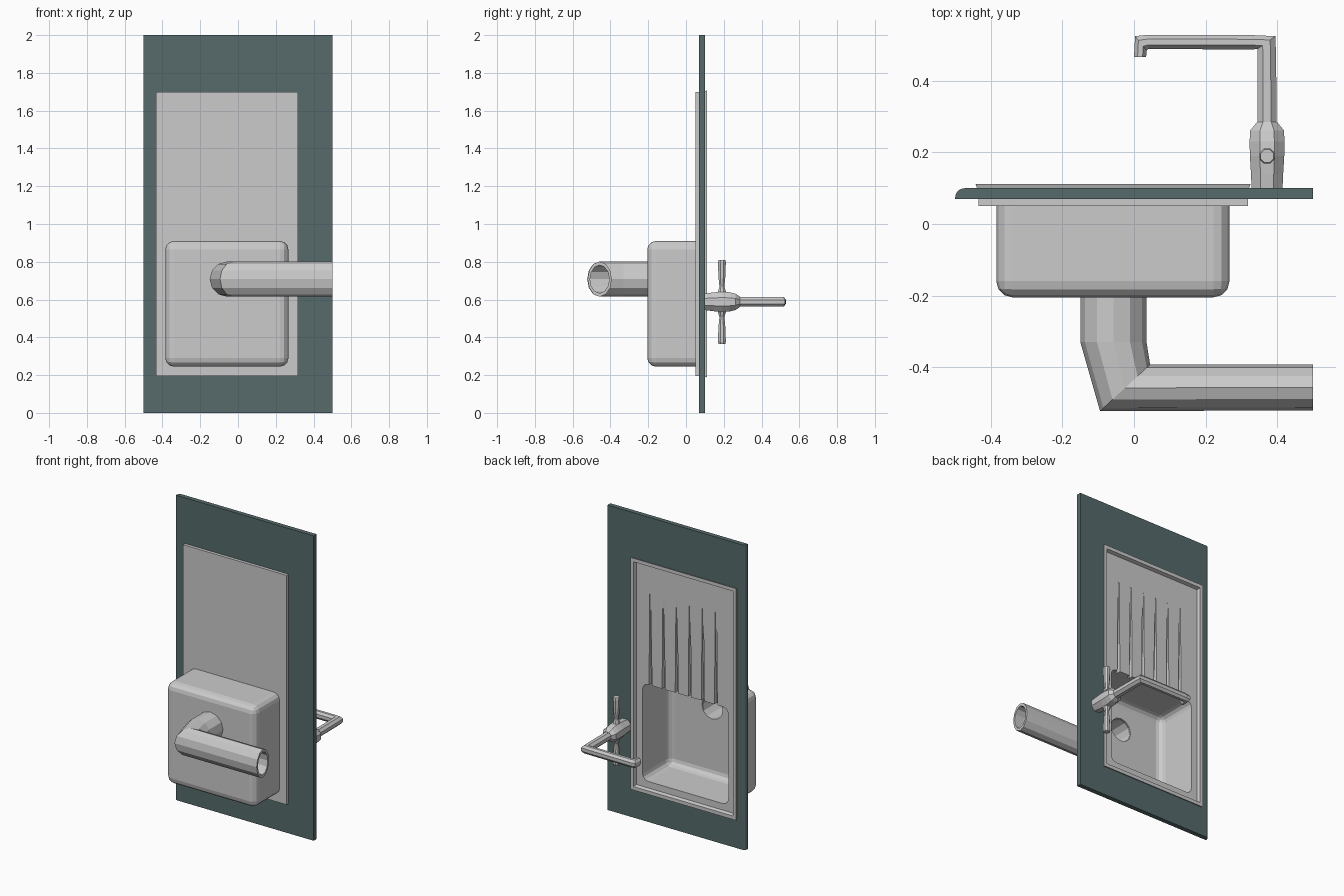
import bpy, bmesh, math
from mathutils import Vector as V

if "Cube" in bpy.data.objects:
    bpy.data.objects.remove(bpy.data.objects["Cube"])


def finish(name, bm):
    bmesh.ops.recalc_face_normals(bm, faces=bm.faces[:])
    me = bpy.data.meshes.new(name)
    bm.to_mesh(me)
    bm.free()
    ob = bpy.data.objects.new(name, me)
    bpy.context.collection.objects.link(ob)
    return ob


def box(name, x, y, z, taper=0.0, bevel=0.0, seg=3, pick=None):
    """Box from ranges; taper moves the +y face outline, pick selects bevelled edges."""
    bm = bmesh.new()
    bmesh.ops.create_cube(bm, size=1)
    for v in bm.verts:
        s = v.co.copy()
        t = taper if s.y > 0 else 0
        v.co = (x[s.x > 0] + math.copysign(t, s.x), y[s.y > 0], z[s.z > 0] + math.copysign(t, s.z))
    if bevel:
        edges = [e for e in bm.edges if pick(e)]
        bmesh.ops.bevel(bm, geom=edges, offset=bevel, segments=seg, profile=0.5, affect='EDGES')
    return finish(name, bm)


def loft(name, rings, n, flat=False, closed=False):
    """Skin through rings (centre, half axis u, half axis v)."""
    bm = bmesh.new()
    rot = math.pi / n if flat else 0
    k = 1 / math.cos(rot)
    loops = []
    for c, u, v in rings:
        pts = [(rot + 2 * math.pi * i / n) for i in range(n)]
        loops.append([bm.verts.new(V(c) + V(u) * math.cos(a) * k + V(v) * math.sin(a) * k) for a in pts])
    pairs = list(zip(loops, loops[1:]))
    if closed:
        pairs.append((loops[-1], loops[0]))
    else:
        bm.faces.new(loops[0])
        bm.faces.new(loops[-1])
    for a, b in pairs:
        for i in range(n):
            j = (i + 1) % n
            bm.faces.new((a[i], a[j], b[j], b[i]))
    return finish(name, bm)


def boolean(ob, tool, op='DIFFERENCE'):
    m = ob.modifiers.new('bool', 'BOOLEAN')
    m.operation, m.object, m.solver = op, tool, 'EXACT'
    bpy.context.view_layer.objects.active = ob
    bpy.ops.object.modifier_apply(modifier=m.name)
    bpy.data.objects.remove(tool)


SX, SZ = (-0.435, 0.318), (0.195, 1.70)   # sink outline

# Worktop with one rounded edge and the sink cut-out
top = box('worktop', (-0.5, 0.5), (0.07, 0.10), (0, 2), bevel=0.026, seg=4,
          pick=lambda e: all(v.co.x < 0 and v.co.y > 0.09 for v in e.verts))
boolean(top, box('cut', SX, (0, 0.2), SZ))
mat = bpy.data.materials.new('worktop_slate')
mat.diffuse_color = (0.095, 0.145, 0.148, 1)
mat.use_nodes = True
mat.node_tree.nodes["Principled BSDF"].inputs["Base Color"].default_value = mat.diffuse_color
top.data.materials.append(mat)

# Sink: flange with chamfered rim, plus basin body
sink = box('sink', SX, (0.05, 0.10), SZ)
boolean(sink, box('rim', SX, (0.09, 0.112), SZ, taper=-0.008), 'UNION')
rounded = lambda e: any(v.co.y < 0 for v in e.verts)
boolean(sink, box('basin', (-0.385, 0.267), (-0.205, 0.06), (0.245, 0.91), bevel=0.045, pick=rounded), 'UNION')
# Recessed drainer, basin hollow, drain hole
boolean(sink, box('cut', (-0.413, 0.296), (0.09, 0.13), (0.217, 1.678), taper=0.012))
boolean(sink, box('cut', (-0.37, 0.252), (-0.19, 0.15), (0.26, 0.895), bevel=0.04, pick=rounded))
boolean(sink, loft('cut', [((-0.0575, y, 0.71), (0.076, 0, 0), (0, 0, 0.076)) for y in (-0.25, -0.15)], 12))
# Drainer grooves, deeper towards the basin
for i in range(6):
    x = 0.195 - 0.095 * i
    boolean(sink, loft('cut', [((x, 0.091, 0.85), (0.011, 0, 0), (0, 0.029, 0)),
                               ((x, 0.104, 1.50), (0.005, 0, 0), (0, 0.016, 0))], 4, flat=True))

# Hollow waste pipe with a two-step elbow
path = [((-0.0575, -0.197), (0.0925, 0)), ((-0.0575, -0.33), (0.0925, 0)),
        ((-0.025, -0.458), (0.07, 0.065)), ((0.5, -0.457), (0, 0.064))]
outer = [((*c, 0.708), (*u, 0), (0, 0, 0.093)) for c, u in path]
inner = [(c, V(u) * 0.8, V(v) * 0.8) for c, u, v in reversed(outer)]
loft('waste_pipe', outer + inner, 12, closed=True)

# Tap body
TX, TZ = 0.372, 0.588
loft('tap_body', [((TX, y, TZ), (a, 0, 0), (0, 0, b)) for y, a, b in
                  ((0.095, 0.043, 0.043), (0.14, 0.045, 0.049), (0.19, 0.048, 0.054), (0.23, 0.049, 0.051),
                   (0.262, 0.047, 0.043), (0.285, 0.028, 0.028))], 8, flat=True)

# Spout: up, across and a short downturn
spout = [((TX, 0.27), (0.027, 0)), ((0.371, 0.475), (0.026, 0)), ((0.37, 0.507), (0.025, 0.018)),
         ((0.33, 0.508), (0, 0.02)), ((0.04, 0.509), (0, 0.02)), ((0.019, 0.505), (-0.016, 0.02)),
         ((0.017, 0.467), (-0.017, 0))]
loft('tap_spout', [((*c, TZ), (*u, 0), (0, 0, 0.026)) for c, u in spout], 8, flat=True)

# Two mirrored tap handles
for s, name in ((1, 'tap_handle_upper'), (-1, 'tap_handle_lower')):
    loft(name, [((TX, 0.19, TZ + s * d), (r, 0, 0), (0, r, 0)) for d, r in
                ((0.03, 0.024), (0.055, 0.021), (0.08, 0.013), (0.13, 0.018), (0.21, 0.021), (0.222, 0.018))],
         8, flat=True)
